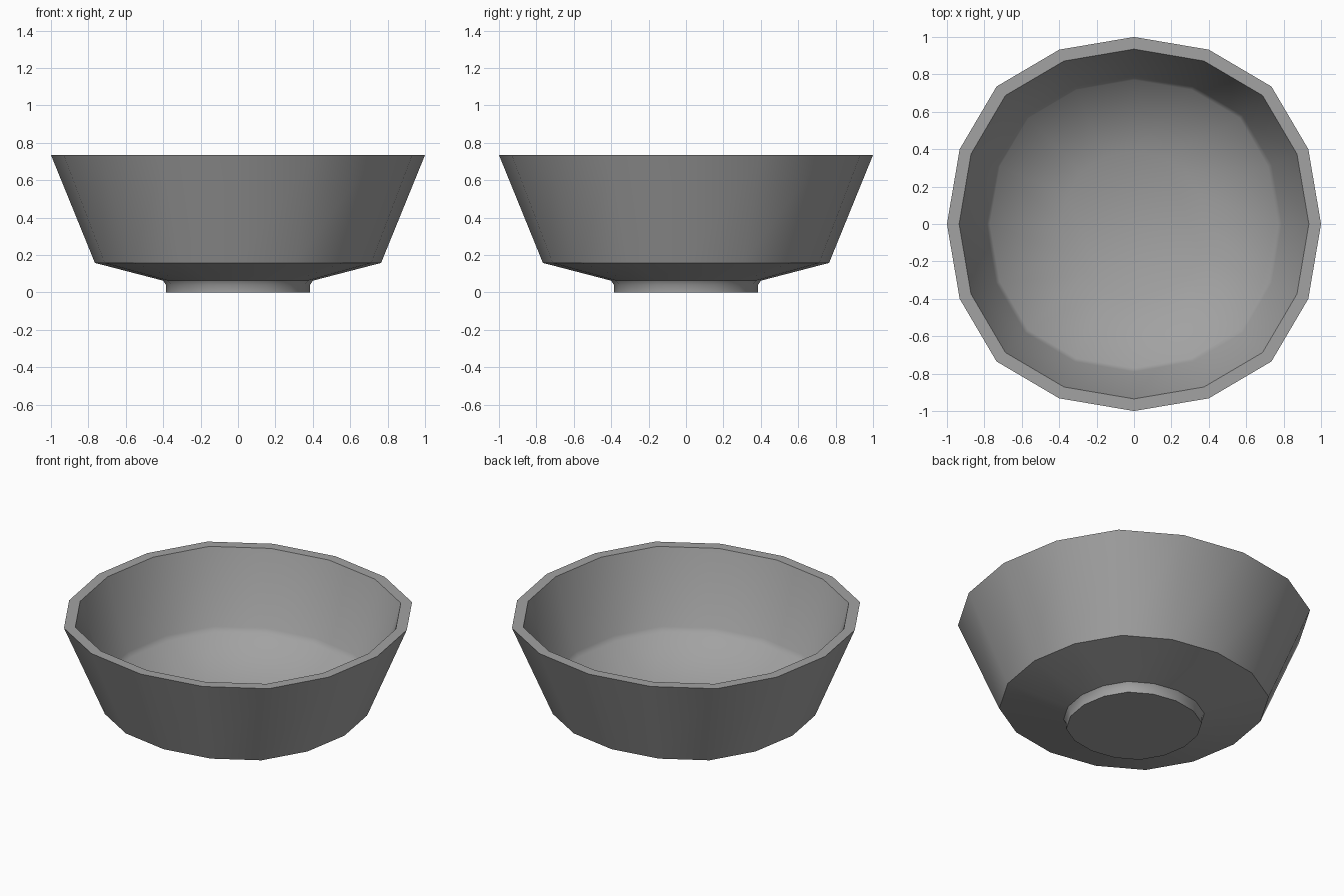
import bpy, bmesh

if "Cube" in bpy.data.objects:
    bpy.data.objects.remove(bpy.data.objects["Cube"])

# quarter of the slightly squared 16-sided outline, repeated four times
quarter = [(1, 0), (0.932, 0.40), (0.735, 0.735), (0.40, 0.932)]
outline = list(quarter)
for _ in range(3):
    outline += [(-y, x) for x, y in outline[-4:]]

# (radius, height) from foot, up the outside, over the rim, down to the floor
profile = [(0.385, 0), (0.385, 0.04), (0.40, 0.063), (0.765, 0.158),
           (1.0, 0.735), (0.935, 0.735),
           (0.79, 0.285), (0.77, 0.255), (0.385, 0.085)]

bm = bmesh.new()
rings = [[bm.verts.new((x * r, y * r, z)) for x, y in outline] for r, z in profile]
for a, b in zip(rings, rings[1:]):
    for i in range(16):
        j = (i + 1) % 16
        bm.faces.new((a[i], a[j], b[j], b[i]))
# flat underside and the middle of the floor
bm.faces.new(rings[0][::-1])
bm.faces.new(rings[-1])
bmesh.ops.recalc_face_normals(bm, faces=bm.faces)

mesh = bpy.data.meshes.new("bowl")
bm.to_mesh(mesh)
bm.free()
bowl = bpy.data.objects.new("bowl", mesh)
bpy.context.collection.objects.link(bowl)

# dark grey glaze
glaze = bpy.data.materials.new("grey_glaze")
glaze.diffuse_color = (0.36, 0.36, 0.36, 1)
glaze.use_nodes = True
glaze.node_tree.nodes["Principled BSDF"].inputs["Base Color"].default_value = glaze.diffuse_color
mesh.materials.append(glaze)

# smooth walls with crisp rim, base and foot edges
bpy.context.view_layer.objects.active = bowl
bowl.select_set(True)
bpy.ops.object.shade_smooth_by_angle(angle=0.6)
